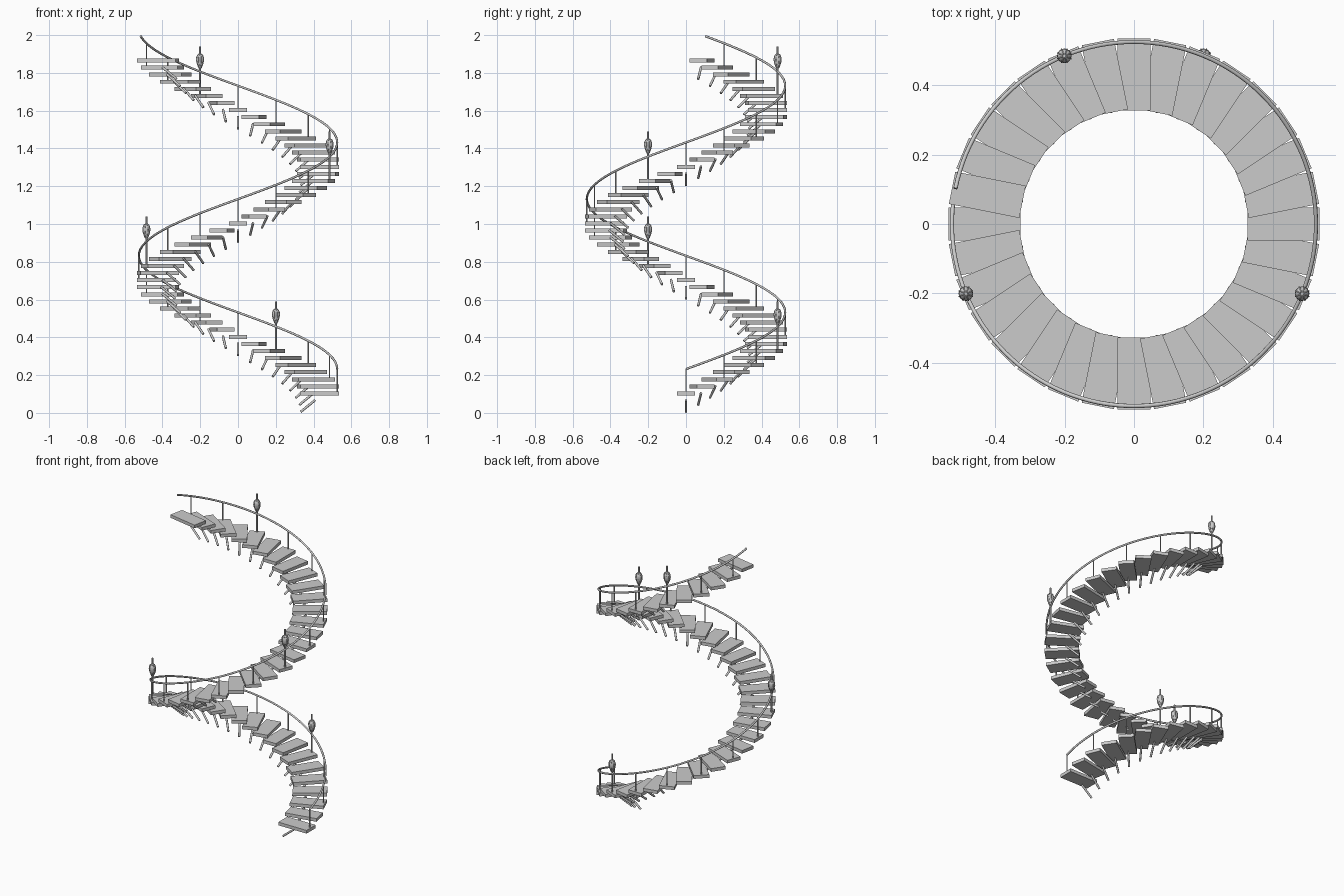
import bpy, bmesh, math
from mathutils import Matrix, Vector

cube = bpy.data.objects.get("Cube")
if cube:
    bpy.data.objects.remove(cube, do_unlink=True)

STEPS = 48
TURN = math.radians(11.25)
RISE = 0.0375
BASE = 0.103           # centre height of the first tread
RAIL_R = 0.525
RAIL_H = 0.129         # rail height above tread centre

grey = bpy.data.materials.new("stone grey")
grey.use_nodes = True
COLOUR = (0.6, 0.6, 0.6, 1)
grey.diffuse_color = COLOUR
grey.node_tree.nodes["Principled BSDF"].inputs["Base Color"].default_value = COLOUR


def make_mesh(name, build, smooth=False):
    bm = bmesh.new()
    build(bm)
    bmesh.ops.recalc_face_normals(bm, faces=bm.faces)
    for f in bm.faces:
        f.smooth = smooth and len(f.verts) == 4
    mesh = bpy.data.meshes.new(name)
    bm.to_mesh(mesh)
    bm.free()
    mesh.materials.append(grey)
    return mesh


def place(name, mesh, index):
    """Put a part on the spiral at the given step."""
    ob = bpy.data.objects.new(name, mesh)
    ob.location.z = BASE + index * RISE
    ob.rotation_euler.z = index * TURN
    bpy.context.collection.objects.link(ob)


def rod(bm, a, b, radius, sides=10):
    a, b = Vector(a), Vector(b)
    d = b - a
    m = Matrix.Translation((a + b) / 2) @ d.to_track_quat('Z', 'Y').to_matrix().to_4x4()
    bmesh.ops.create_cone(bm, cap_ends=True, segments=sides, radius1=radius,
                          radius2=radius, depth=d.length, matrix=m)


def tread(bm):
    m = Matrix.Translation((0.4315, 0, 0)) @ Matrix.Diagonal((0.207, 0.095, 0.021, 1))
    bmesh.ops.create_cube(bm, size=1, matrix=m)


def brace(bm):
    rod(bm, (0.331, 0, -0.098), (0.409, 0, -0.035), 0.0065)


def baluster(bm):
    rod(bm, (RAIL_R, 0, 0), (RAIL_R, 0, RAIL_H), 0.0035, 8)


def lamp(bm):
    # Thick post and finial
    rod(bm, (RAIL_R, 0, 0), (RAIL_R, 0, 0.262), 0.005)
    # Turned lantern body
    profile = [(0.006, 0.145), (0.012, 0.158), (0.018, 0.174), (0.021, 0.19),
               (0.020, 0.204), (0.015, 0.216), (0.006, 0.223)]
    sides = 16
    rings = []
    for r, z in profile:
        rings.append([bm.verts.new((RAIL_R + r * math.cos(t), r * math.sin(t), z))
                      for t in (i * math.tau / sides for i in range(sides))])
    for lo, hi in zip(rings, rings[1:]):
        for i in range(sides):
            j = (i + 1) % sides
            bm.faces.new((lo[i], lo[j], hi[j], hi[i]))
    bm.faces.new(rings[0])
    bm.faces.new(rings[-1])
    # Cage ribs following the body
    for k in range(8):
        t = k * math.tau / 8
        pts = [(RAIL_R + r * math.cos(t), r * math.sin(t), z) for r, z in profile]
        for a, b in zip(pts, pts[1:]):
            rod(bm, a, b, 0.002, 6)


tread_mesh = make_mesh("tread", tread)
brace_mesh = make_mesh("brace", brace, True)
baluster_mesh = make_mesh("baluster", baluster, True)
lamp_mesh = make_mesh("lamp", lamp, True)

# Treads, braces, balusters and lamps up the spiral
for i in range(STEPS):
    place(f"tread_{i + 1}", tread_mesh, i)
    place(f"brace_{i + 1}", brace_mesh, i)
    if i % 12 == 6:
        place(f"lamp_post_{i + 1}", lamp_mesh, i)
    elif i % 2 == 0:
        place(f"baluster_{i + 1}", baluster_mesh, i)

# Helical handrail
curve = bpy.data.curves.new("handrail", 'CURVE')
curve.dimensions = '3D'
curve.bevel_depth = 0.006
curve.bevel_resolution = 2
curve.use_fill_caps = True
curve.materials.append(grey)
spline = curve.splines.new('POLY')
count = (STEPS - 1) * 4 + 1
spline.points.add(count - 1)
for n, p in enumerate(spline.points):
    s = n / 4
    a = s * TURN
    p.co = (RAIL_R * math.cos(a), RAIL_R * math.sin(a), BASE + RAIL_H + s * RISE, 1)
spline.use_smooth = True
bpy.context.collection.objects.link(bpy.data.objects.new("handrail", curve))
